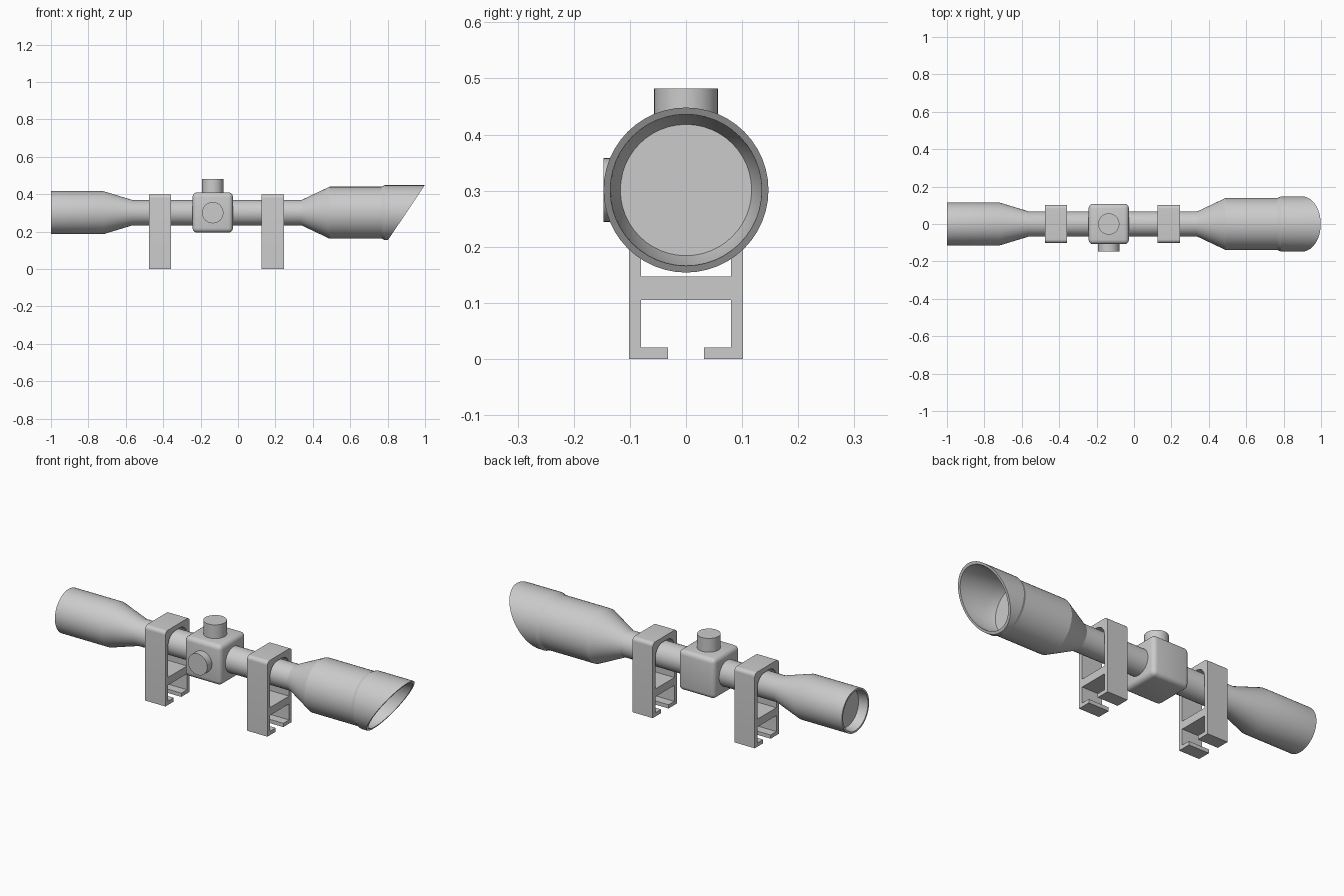
import bpy, bmesh, math

if "Cube" in bpy.data.objects:
    bpy.data.objects.remove(bpy.data.objects["Cube"])

AXIS_Z = 0.301      # height of the optical axis
TURRET_X = -0.135   # centre of the adjustment block


def finish(name, bm, angle=30):
    bmesh.ops.recalc_face_normals(bm, faces=bm.faces)
    me = bpy.data.meshes.new(name)
    bm.to_mesh(me)
    bm.free()
    ob = bpy.data.objects.new(name, me)
    bpy.context.collection.objects.link(ob)
    bpy.ops.object.select_all(action='DESELECT')
    ob.select_set(True)
    bpy.context.view_layer.objects.active = ob
    bpy.ops.object.shade_smooth_by_angle(angle=math.radians(angle))
    return ob


def lathe(name, profile, n=48):
    """Revolve (x, radius, slant) rings about the optical axis, capping both ends."""
    bm = bmesh.new()
    rings = []
    for x, r, slant in profile:
        ring = []
        for i in range(n):
            a = 2 * math.pi * i / n
            z = r * math.sin(a)
            ring.append(bm.verts.new((x + slant * z, r * math.cos(a), AXIS_Z + z)))
        rings.append(ring)
    for p, q in zip(rings, rings[1:]):
        for i in range(n):
            j = (i + 1) % n
            bm.faces.new((p[i], p[j], q[j], q[i]))
    bm.faces.new(rings[0])
    bm.faces.new(rings[-1])
    return finish(name, bm, 20)


def box(name, lo, hi, bevel=0):
    bm = bmesh.new()
    bmesh.ops.create_cube(bm, size=1)
    for v in bm.verts:
        v.co = [(l + h) / 2 + c * (h - l) for l, h, c in zip(lo, hi, v.co)]
    if bevel:
        bmesh.ops.bevel(bm, geom=bm.edges[:], offset=bevel, segments=4,
                        profile=0.5, affect='EDGES')
    return finish(name, bm)


def knob(name, loc, rot, r, depth):
    bpy.ops.mesh.primitive_cylinder_add(vertices=32, radius=r, depth=depth,
                                        location=loc, rotation=rot)
    bpy.context.object.name = name
    bpy.ops.object.shade_smooth_by_angle(angle=math.radians(30))


def arch(half, top, r, n=8):
    """Rounded top corners running from -y to +y."""
    right = [(half - r + r * math.cos(a), top - r + r * math.sin(a))
             for a in (math.pi / 2 * i / n for i in range(n + 1))]
    return [(-y, z) for y, z in right] + right[::-1]


def clamp(name, x0, x1):
    # C-shaped band: outer outline, then inner outline back round
    outline = ([(-0.032, 0), (-0.102, 0)] + arch(0.102, 0.399, 0.02)
               + [(0.102, 0), (0.032, 0), (0.032, 0.02), (0.08, 0.02)]
               + arch(0.08, 0.373, 0.06)[::-1] + [(-0.08, 0.02), (-0.032, 0.02)])
    bm = bmesh.new()
    face = bm.faces.new([bm.verts.new((x0, y, z)) for y, z in outline])
    ext = bmesh.ops.extrude_face_region(bm, geom=[face])
    for v in ext['geom']:
        if isinstance(v, bmesh.types.BMVert):
            v.co.x = x1
    finish(name, bm)
    box(name + "_crossbar", (x0, -0.085, 0.105), (x1, 0.085, 0.147))


# Scope body: eyepiece recess, tube, objective bell, slanted hood, front lens
lathe("scope_body", [
    (-0.95, 0.098, 0), (-1.0, 0.105, 0), (-1.0, 0.115, 0), (-0.72, 0.115, 0),
    (-0.565, 0.068, 0), (0.34, 0.068, 0), (0.49, 0.139, 0), (0.768, 0.139, 0),
    (0.785, 0.147, 0), (0.9, 0.147, 0.67), (0.9, 0.135, 0.67),
    (0.785, 0.133, 0), (0.735, 0.117, 0)])

# Adjustment block with top and side turrets
box("turret_block", (TURRET_X - 0.108, -0.108, AXIS_Z - 0.106),
    (TURRET_X + 0.108, 0.108, AXIS_Z + 0.108), 0.024)
knob("top_turret", (TURRET_X, 0, 0.43), (0, 0, 0), 0.057, 0.104)
knob("side_turret", (TURRET_X, -0.111, AXIS_Z), (math.pi / 2, 0, 0), 0.057, 0.072)

# Mounting rings
clamp("rear_mount", -0.477, -0.357)
clamp("front_mount", 0.125, 0.245)
